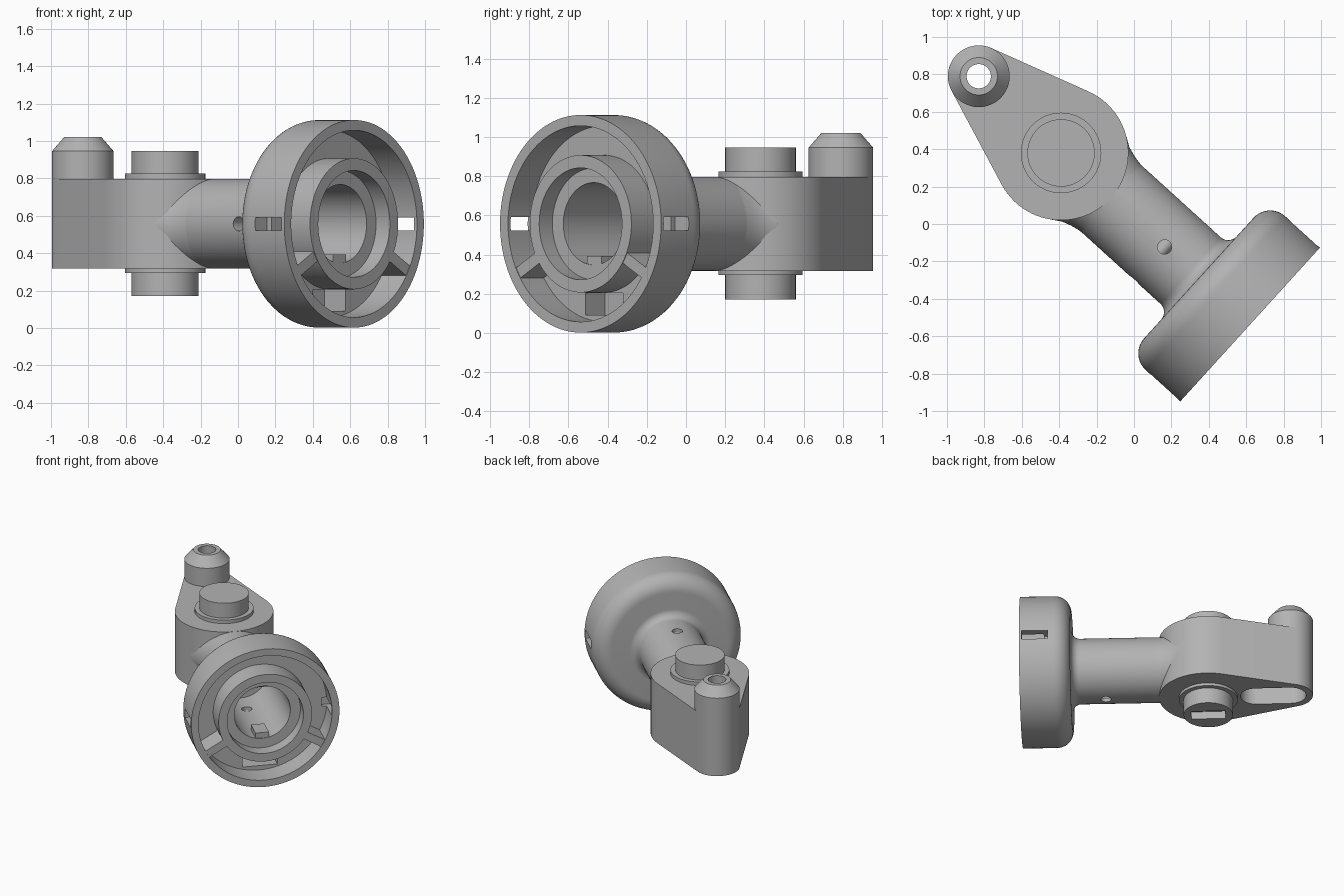
import bpy, bmesh, math
from mathutils import Matrix, Vector

cube = bpy.data.objects.get("Cube")
if cube:
    bpy.data.objects.remove(cube)

grey = bpy.data.materials.new("plain_grey")
grey.use_nodes = True
grey.diffuse_color = (0.45, 0.45, 0.45, 1)
bsdf = next(n for n in grey.node_tree.nodes if n.type == 'BSDF_PRINCIPLED')
bsdf.inputs["Base Color"].default_value = (0.45, 0.45, 0.45, 1)
bsdf.inputs["Roughness"].default_value = 0.6

MID = 0.557                                  # height of the tube axis
PIVOT = Vector((-0.39, 0.38, 0))
TIP = Vector((-0.83, 0.79, 0))
axis = Vector((0.741, -0.673, 0)).normalized()
side = Vector((-axis.y, axis.x, 0))
# local x runs across, local y up, local z along the tube
HEAD = Matrix((side, (0, 0, 1), axis)).transposed().to_4x4()
HEAD.translation = PIVOT + Vector((0, 0, MID))


def finish(bm, name, matrix):
    bmesh.ops.recalc_face_normals(bm, faces=bm.faces)
    bm.transform(matrix)
    mesh = bpy.data.meshes.new(name)
    bm.to_mesh(mesh)
    bm.free()
    mesh.materials.append(grey)
    ob = bpy.data.objects.new(name, mesh)
    bpy.context.collection.objects.link(ob)
    return ob


def lathe(name, profile, matrix, steps=96):
    """Spin (radius, height) points around local z."""
    bm = bmesh.new()
    vs = [bm.verts.new((r, 0, h)) for r, h in profile]
    es = [bm.edges.new(p) for p in zip(vs, vs[1:])]
    bmesh.ops.spin(bm, geom=vs + es, cent=(0, 0, 0), axis=(0, 0, 1),
                   angle=math.tau, steps=steps)
    bmesh.ops.remove_doubles(bm, verts=bm.verts, dist=1e-5)
    return finish(bm, name, matrix)


def rod(name, r, low, high, matrix, steps=96):
    return lathe(name, [(0, low), (r, low), (r, high), (0, high)], matrix, steps)


def box(name, low, high, matrix):
    low, high = Vector(low), Vector(high)
    bm = bmesh.new()
    bmesh.ops.create_cube(bm, size=1)
    bm.transform(Matrix.Translation((low + high) / 2) @ Matrix.Diagonal((high - low).to_4d()))
    return finish(bm, name, matrix)


def capsule(name, a, ra, b, rb, low, high):
    """Vertical prism wrapped around two circles."""
    d = b - a
    base = math.atan2(d.y, d.x)
    lean = math.acos((ra - rb) / d.length)
    n = 48
    pts = []
    for c, r, start, sweep in ((a, ra, base + lean, math.tau - 2 * lean),
                               (b, rb, base - lean, 2 * lean)):
        for i in range(n + 1):
            t = start + sweep * i / n
            pts.append((c.x + r * math.cos(t), c.y + r * math.sin(t), low))
    bm = bmesh.new()
    face = bm.faces.new([bm.verts.new(p) for p in pts])
    top = bmesh.ops.extrude_face_region(bm, geom=[face])["geom"]
    bmesh.ops.translate(bm, vec=(0, 0, high - low),
                        verts=[v for v in top if isinstance(v, bmesh.types.BMVert)])
    return finish(bm, name, Matrix())


def cut(ob, cutter):
    cutter.hide_render = True
    mod = ob.modifiers.new("cut", 'BOOLEAN')
    mod.operation, mod.solver, mod.object = 'DIFFERENCE', 'EXACT', cutter
    bpy.context.view_layer.objects.active = ob
    bpy.ops.object.modifier_apply(modifier=mod.name)
    bpy.data.objects.remove(cutter)


def arc(cr, ch, rad, a0, a1, n=10):
    angles = [math.radians(a0 + (a1 - a0) * i / n) for i in range(n + 1)]
    return [(cr + rad * math.cos(t), ch + rad * math.sin(t)) for t in angles]


at_pivot, at_tip = Matrix.Translation(PIVOT), Matrix.Translation(TIP)
LOW, TOP = MID - 0.24, MID + 0.24

# Teardrop arm with a slot underneath and a hole at the tip
arm = capsule("arm", PIVOT, 0.36, TIP, 0.165, LOW, TOP)
slot_end = TIP + (PIVOT - TIP).normalized() * 0.25
cut(arm, capsule("slot_cutter", slot_end, 0.115, TIP, 0.115, LOW - 0.1, TOP - 0.1))
cut(arm, rod("hole_cutter", 0.065, LOW, TOP + 0.1, at_tip))

# Hollow boss on the tip
boss = [(0.065, TOP), (0.165, TOP), (0.165, 0.945), (0.1, 1.02), (0.065, 1.02), (0.065, TOP)]
parts = [arm, lathe("tip_boss", boss, at_tip)]

# Pivot pin with its two washers and a driver slot below
pin = rod("pivot_pin", 0.18, 0.17, 0.945, at_pivot)
arm_turn = at_pivot @ Matrix.Rotation(math.atan2(*(TIP - PIVOT).yx), 4, 'Z')
cut(pin, box("driver_cutter", (-0.125, -0.055, 0.1), (0.125, 0.055, 0.23), arm_turn))
parts += [pin,
          rod("upper_washer", 0.215, TOP - 0.02, 0.825, at_pivot),
          rod("lower_washer", 0.215, 0.295, LOW + 0.02, at_pivot)]

# Tube and cup turned as one piece, with the bore and ring groove
FRONT = 1.365
outer = [(0, 0.2), (0.24, 0.2)] + arc(0.30, 0.935, 0.06, 180, 90) \
    + arc(0.435, 1.115, 0.12, -90, 0)
inner = [(0.555, FRONT), (0.5, FRONT), (0.5, 1.185), (0.35, 1.185), (0.35, FRONT),
         (0.285, FRONT), (0.285, 1.265), (0.21, 1.265), (0.21, 0.55), (0, 0.55)]
head = lathe("tube_and_cup", outer + inner, HEAD, 128)

# Crossed pin holes through the tube
for turn in ('X', 'Y'):
    cross = HEAD @ Matrix.Translation((0, 0, 0.748)) @ Matrix.Rotation(math.pi / 2, 4, turn)
    cut(head, rod("cross_cutter", 0.038, -0.4, 0.4, cross, 32))

# Side windows in the cup wall and a pocket in the groove floor
for s in (-1, 1):
    xs = sorted((s * 0.46, s * 0.6))
    cut(head, box("window_cutter", (xs[0], -0.035, 1.155), (xs[1], 0.035, 1.345), HEAD))
cut(head, box("pocket_cutter", (-0.13, -0.465, 1.035), (0.13, -0.352, 1.25), HEAD))
parts.append(head)

# Ribs between the cup wall and the inner sleeve
for name, deg in (("left_rib", -30), ("right_rib", 210)):
    turn = HEAD @ Matrix.Rotation(math.radians(deg), 4, 'Z')
    parts.append(box(name, (0.34, -0.03, 1.18), (0.51, 0.03, FRONT - 0.004), turn))

# Key at the bottom of the bore
parts.append(box("bore_key", (-0.05, -0.23, 1.11), (0.05, -0.165, 1.26), HEAD))

# Flared blend where the tube meets the arm
bm = bmesh.new()
rings = []
for w, h in ((0.30, 0.1), (0.30, 0.2), (0.268, 0.25), (0.252, 0.3), (0.243, 0.34), (0.238, 0.39)):
    rings.append([bm.verts.new((w * math.cos(t), 0.2385 * math.sin(t), h))
                  for t in (math.tau * i / 64 for i in range(64))])
for a, b in zip(rings, rings[1:]):
    for i in range(64):
        j = (i + 1) % 64
        bm.faces.new((a[i], a[j], b[j], b[i]))
bm.faces.new(rings[0])
bm.faces.new(rings[-1])
parts.append(finish(bm, "tube_flare", HEAD))

# Smooth curved faces, keep edges crisp
bpy.ops.object.select_all(action='DESELECT')
for ob in parts:
    ob.select_set(True)
bpy.context.view_layer.objects.active = parts[0]
bpy.ops.object.shade_smooth_by_angle(angle=math.radians(30))
